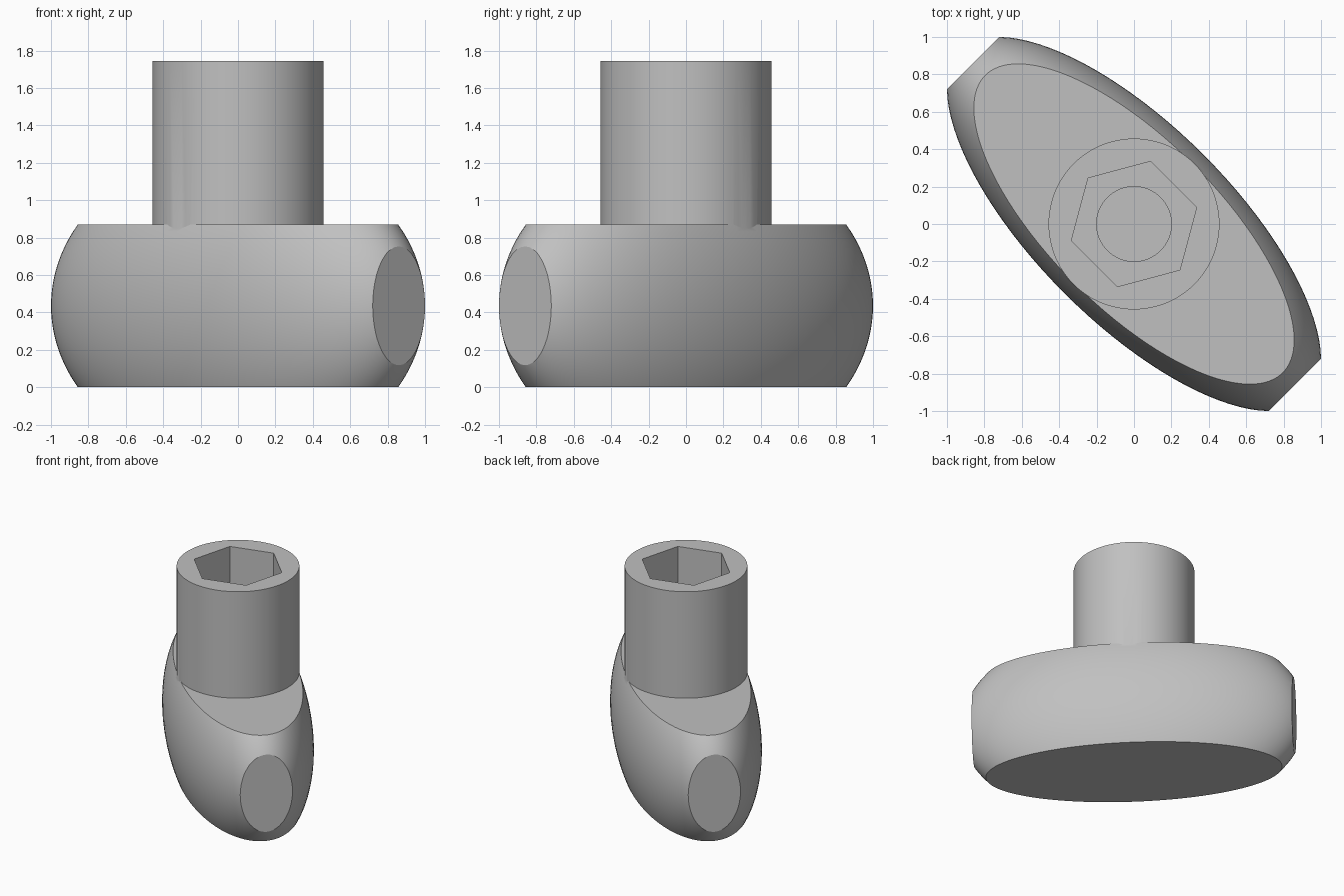
import bpy, bmesh, math
from mathutils import Matrix, Vector

if "Cube" in bpy.data.objects:
    bpy.data.objects.remove(bpy.data.objects["Cube"])

BODY_H = 0.87
TOP = 1.745
DIAG = Matrix.Rotation(math.radians(-45), 4, 'Z')

grey = bpy.data.materials.new("grey")
grey.diffuse_color = (0.53, 0.53, 0.53, 1)
grey.use_nodes = True
grey.node_tree.nodes["Principled BSDF"].inputs["Base Color"].default_value = grey.diffuse_color


def make_object(name, bm):
    mesh = bpy.data.meshes.new(name)
    bmesh.ops.recalc_face_normals(bm, faces=bm.faces)
    bm.to_mesh(mesh)
    bm.free()
    mesh.materials.append(grey)
    obj = bpy.data.objects.new(name, mesh)
    bpy.context.collection.objects.link(obj)
    return obj


def prism(name, radius, z0, z1, sides, turn=0):
    bm = bmesh.new()
    place = Matrix.Translation((0, 0, (z0 + z1) / 2)) @ Matrix.Rotation(turn, 4, 'Z')
    bmesh.ops.create_cone(bm, cap_ends=True, segments=sides, radius1=radius,
                          radius2=radius, depth=z1 - z0, matrix=place)
    return make_object(name, bm)


def slice_off(bm, point, normal):
    geom = bm.verts[:] + bm.edges[:] + bm.faces[:]
    cut = bmesh.ops.bisect_plane(bm, geom=geom, plane_co=point, plane_no=normal,
                                 clear_outer=True)["geom_cut"]
    edges = [e for e in cut if isinstance(e, bmesh.types.BMEdge)]
    bmesh.ops.edgeloop_fill(bm, edges=edges)


def combine(target, other, operation):
    mod = target.modifiers.new(operation.lower(), 'BOOLEAN')
    mod.object = other
    mod.operation = operation
    mod.solver = 'EXACT'
    bpy.context.view_layer.objects.active = target
    bpy.ops.object.modifier_apply(modifier=mod.name)
    bpy.data.objects.remove(other)


# Grip: stretched ball with flat top, bottom and ends, turned to the diagonal
bm = bmesh.new()
bmesh.ops.create_uvsphere(bm, u_segments=96, v_segments=64, radius=1)
bmesh.ops.scale(bm, vec=(1.313, 0.525, 0.843), verts=bm.verts)
for side in (1, -1):
    slice_off(bm, Vector((0, 0, side * BODY_H / 2)), Vector((0, 0, side)))
    slice_off(bm, Vector((side * 1.216, 0, 0)), Vector((side, 0, 0)))
bmesh.ops.transform(bm, matrix=Matrix.Translation((0, 0, BODY_H / 2)) @ DIAG, verts=bm.verts)
knob = make_object("knob", bm)

# Round stem on the grip
combine(knob, prism("stem", 0.457, 0.8, TOP, 96), 'UNION')

# Hexagonal socket and the round bore below it
combine(knob, prism("hex_socket", 0.347, BODY_H, TOP + 0.1, 6, math.radians(45)), 'DIFFERENCE')
combine(knob, prism("bore", 0.2, 0.44, BODY_H + 0.1, 64), 'DIFFERENCE')

# Smooth curved sides, crisp edges
knob.select_set(True)
bpy.context.view_layer.objects.active = knob
bpy.ops.object.shade_smooth_by_angle(angle=math.radians(20))
